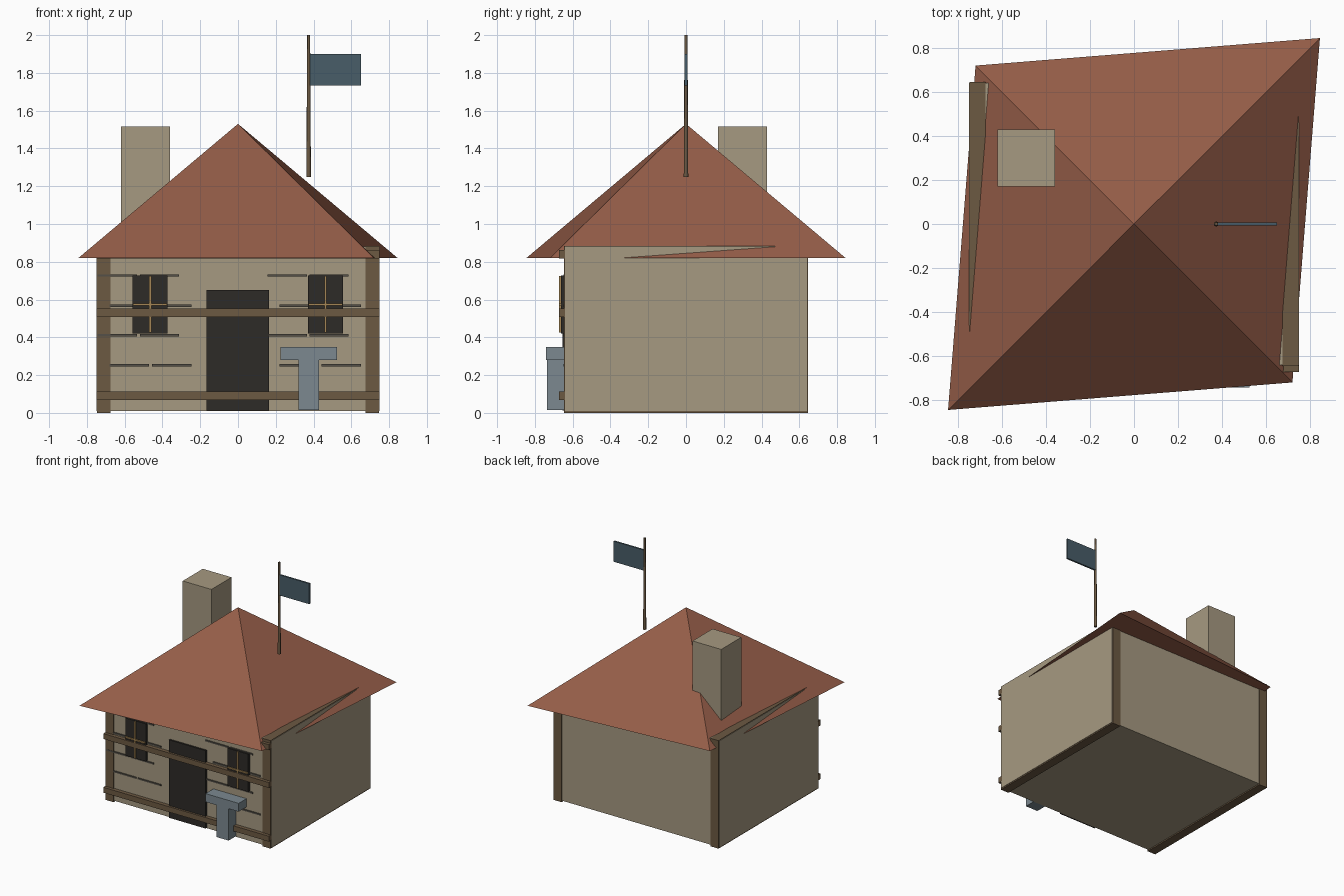
import bpy, bmesh

if "Cube" in bpy.data.objects:
    bpy.data.objects.remove(bpy.data.objects["Cube"])


def mat(name, r, g, b):
    m = bpy.data.materials.new(name)
    m.diffuse_color = (r, g, b, 1)
    m.use_nodes = True
    m.node_tree.nodes["Principled BSDF"].inputs["Base Color"].default_value = m.diffuse_color
    return m


STONE = mat("stone", .38, .32, .22)
TILE = mat("roof_tile", .30, .11, .065)
WOOD = mat("timber", .15, .10, .055)
DARK = mat("dark", .027, .024, .02)
STEEL = mat("steel", .20, .25, .28)
CLOTH = mat("cloth", .065, .11, .14)
GOLD = mat("brass", .38, .24, .09)
MORTAR = mat("mortar", .09, .08, .065)


def finish(name, bm, material):
    me = bpy.data.meshes.new(name)
    bm.to_mesh(me)
    bm.free()
    me.materials.append(material)
    ob = bpy.data.objects.new(name, me)
    bpy.context.collection.objects.link(ob)
    return ob


def box(name, x, y, z, material):
    """Box from (min, max) pairs on each axis."""
    bm = bmesh.new()
    bmesh.ops.create_cube(bm, size=1)
    for v in bm.verts:
        v.co = [sum(r) / 2 + c * (r[1] - r[0]) for c, r in zip(v.co, (x, y, z))]
    return finish(name, bm, material)


# Walls and the full-depth timber slabs at both ends
box("walls", (-.75, .75), (-.64, .64), (.01, .88), STONE)
for side, s in (("left", -1), ("right", 1)):
    box(side + "_corner_timber", sorted((s * .675, s * .747)), (-.646, .646), (0, .884), WOOD)

# Horizontal front beams
for i, z in enumerate((.09, .53, .84)):
    box(f"front_beam_{i}", (-.75, .75), (-.672, -.63), (z - .022, z + .022), WOOD)

# Skewed four-sided roof: shared eave corners, one tip per face, flat underside
bm = bmesh.new()
a, b, eave, top = .845, .72, .82, 1.53
corners = [(-a, -a, eave), (b, -b, eave), (a, a, eave), (-b, b, eave)]
ring = [bm.verts.new(c) for c in corners]
for i in range(4):
    f = bm.faces.new((ring[i], ring[(i + 1) % 4], bm.verts.new((0, 0, top))))
    f.smooth = True
bm.faces.new([bm.verts.new(c) for c in reversed(corners)])
finish("roof", bm, TILE)

# Chimney
box("chimney", (-.62, -.36), (.17, .43), (.88, 1.515), STONE)

# Door
box("door", (-.168, .165), (-.655, -.63), (.012, .65), DARK)

# Windows with crossed glazing bars
for side, x in (("left", -.465), ("right", .463)):
    box(side + "_window", (x - .093, x + .093), (-.662, -.63), (.42, .728), DARK)
    box(side + "_upright_bar", (x - .006, x + .006), (-.672, -.655), (.425, .725), GOLD)
    box(side + "_cross_bar", (x - .09, x + .09), (-.672, -.655), (.568, .58), GOLD)

# Staggered mortar lines either side of the door
for row, z in enumerate((.252, .411, .567, .727)):
    shift = 0 if row % 2 else .065
    for i, x in enumerate((-.64, -.416, .26, .482)):
        c = x + shift
        box(f"mortar_line_{row}_{i}", (c - .104, c + .104), (-.648, -.635), (z - .006, z + .006), MORTAR)

# Anvil-like stand by the door
box("stand_post", (.32, .43), (-.735, -.63), (.015, .28), STEEL)
box("stand_top", (.225, .525), (-.742, -.63), (.28, .348), STEEL)

# Flag on a tapered pole
bm = bmesh.new()
bmesh.ops.create_cone(bm, cap_ends=True, segments=8, radius1=.012, radius2=.008, depth=.75)
for v in bm.verts:
    v.co.x += .374
    v.co.z += 1.625
for f in bm.faces:
    f.smooth = len(f.verts) == 4
pole = finish("flag_pole", bm, WOOD)
for e in pole.data.edges:
    e.use_edge_sharp = abs(pole.data.vertices[e.vertices[0]].co.z - pole.data.vertices[e.vertices[1]].co.z) < .01
box("flag", (.38, .65), (-.007, .007), (1.732, 1.9), CLOTH)
